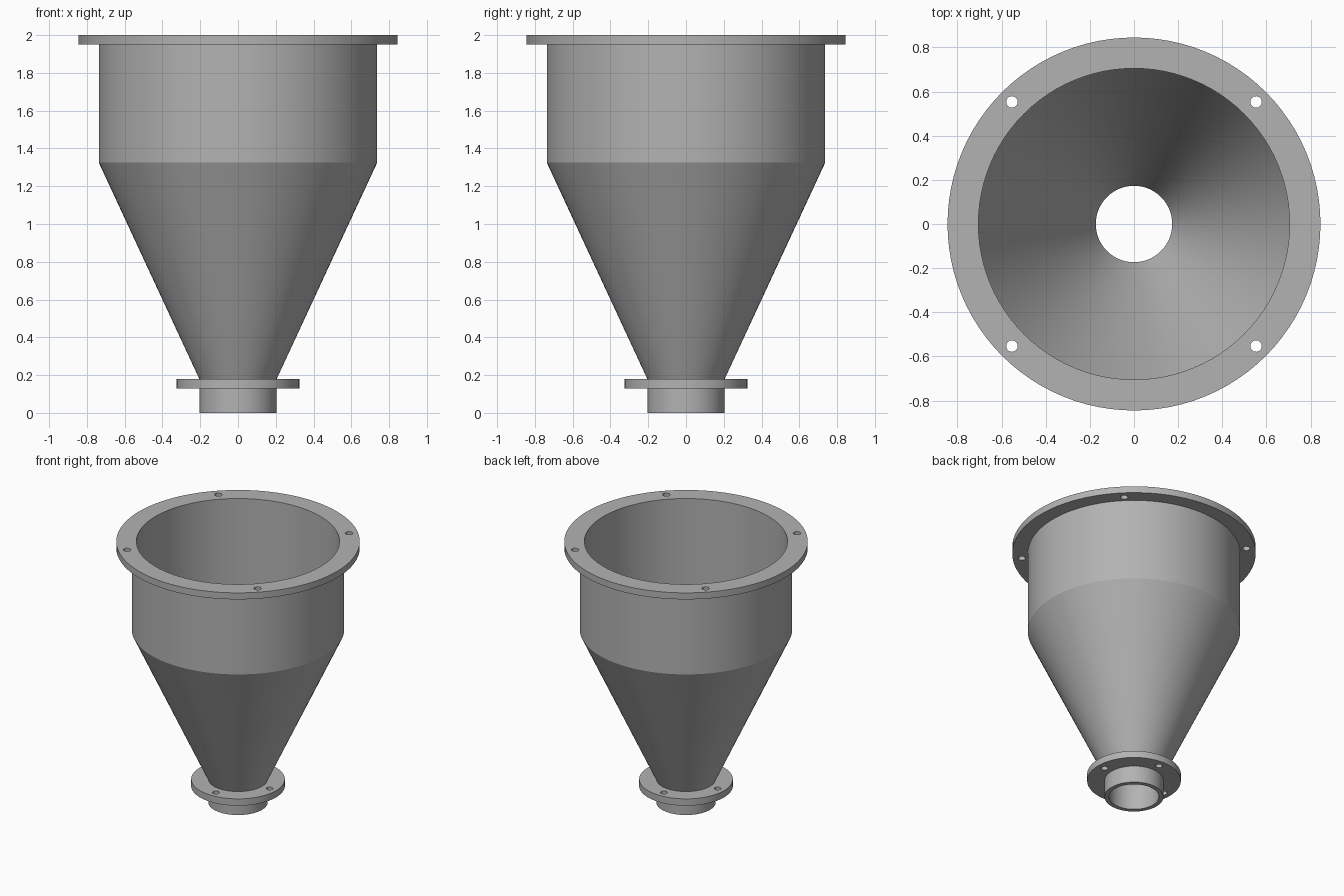
import bpy
import bmesh
import math
from mathutils import Matrix

SEGMENTS = 96

if "Cube" in bpy.data.objects:
    bpy.data.objects.remove(bpy.data.objects["Cube"])

# Bare steel, used everywhere
steel = bpy.data.materials.new("steel_grey")
steel.use_nodes = True
colour = (0.45, 0.45, 0.45, 1)
steel.diffuse_color = colour
steel.node_tree.nodes["Principled BSDF"].inputs["Base Color"].default_value = colour


def make_object(name, bm):
    bmesh.ops.recalc_face_normals(bm, faces=bm.faces[:])
    mesh = bpy.data.meshes.new(name)
    bm.to_mesh(mesh)
    bm.free()
    mesh.materials.append(steel)
    obj = bpy.data.objects.new(name, mesh)
    bpy.context.collection.objects.link(obj)
    return obj


def lathe(name, profile):
    """Revolve a closed (radius, z) profile around the z axis."""
    bm = bmesh.new()
    rings = []
    for i in range(SEGMENTS):
        a = math.tau * i / SEGMENTS
        rings.append([bm.verts.new((r * math.cos(a), r * math.sin(a), z))
                      for r, z in profile])
    n = len(profile)
    for i, ring in enumerate(rings):
        after = rings[(i + 1) % SEGMENTS]
        for j in range(n):
            k = (j + 1) % n
            bm.faces.new((ring[j], after[j], after[k], ring[k]))
    return make_object(name, bm)


def activate(obj):
    bpy.ops.object.select_all(action="DESELECT")
    obj.select_set(True)
    bpy.context.view_layer.objects.active = obj


def smooth(obj):
    activate(obj)
    bpy.ops.object.shade_smooth_by_angle(angle=math.radians(20))


def flange(name, inner, outer, bottom, top, bolt_circle, hole, start):
    """Flat ring with four bolt holes drilled through it."""
    ring = lathe(name, [(inner, bottom), (outer, bottom), (outer, top), (inner, top)])
    bm = bmesh.new()
    for i in range(4):
        a = start + i * math.pi / 2
        place = Matrix.Translation((bolt_circle * math.cos(a),
                                    bolt_circle * math.sin(a), (bottom + top) / 2))
        bmesh.ops.create_cone(bm, cap_ends=True, segments=32, radius1=hole,
                              radius2=hole, depth=0.2, matrix=place)
    drill = make_object(name + "_drill", bm)
    drill.hide_render = True
    cut = ring.modifiers.new("bolt_holes", "BOOLEAN")
    cut.operation = "DIFFERENCE"
    cut.solver = "EXACT"
    cut.object = drill
    activate(ring)
    bpy.ops.object.modifier_apply(modifier=cut.name)
    bpy.data.objects.remove(drill)
    smooth(ring)


# Thin-walled hopper: outlet spout, cone and upper cylinder
BODY, BODY_IN = 0.737, 0.705
SPOUT, SPOUT_IN = 0.205, 0.173
smooth(lathe("hopper_shell", [
    (SPOUT, 0), (SPOUT, 0.18), (BODY, 1.325), (BODY, 1.95),
    (BODY_IN, 1.95), (BODY_IN, 1.332), (SPOUT_IN, 0.187), (SPOUT_IN, 0),
]))

# Mounting flanges
flange("top_flange", BODY_IN, 0.845, 1.95, 2.0, 0.782, 0.026, math.pi / 4)
flange("outlet_flange", 0.19, 0.325, 0.128, 0.18, 0.268, 0.024, 0)
